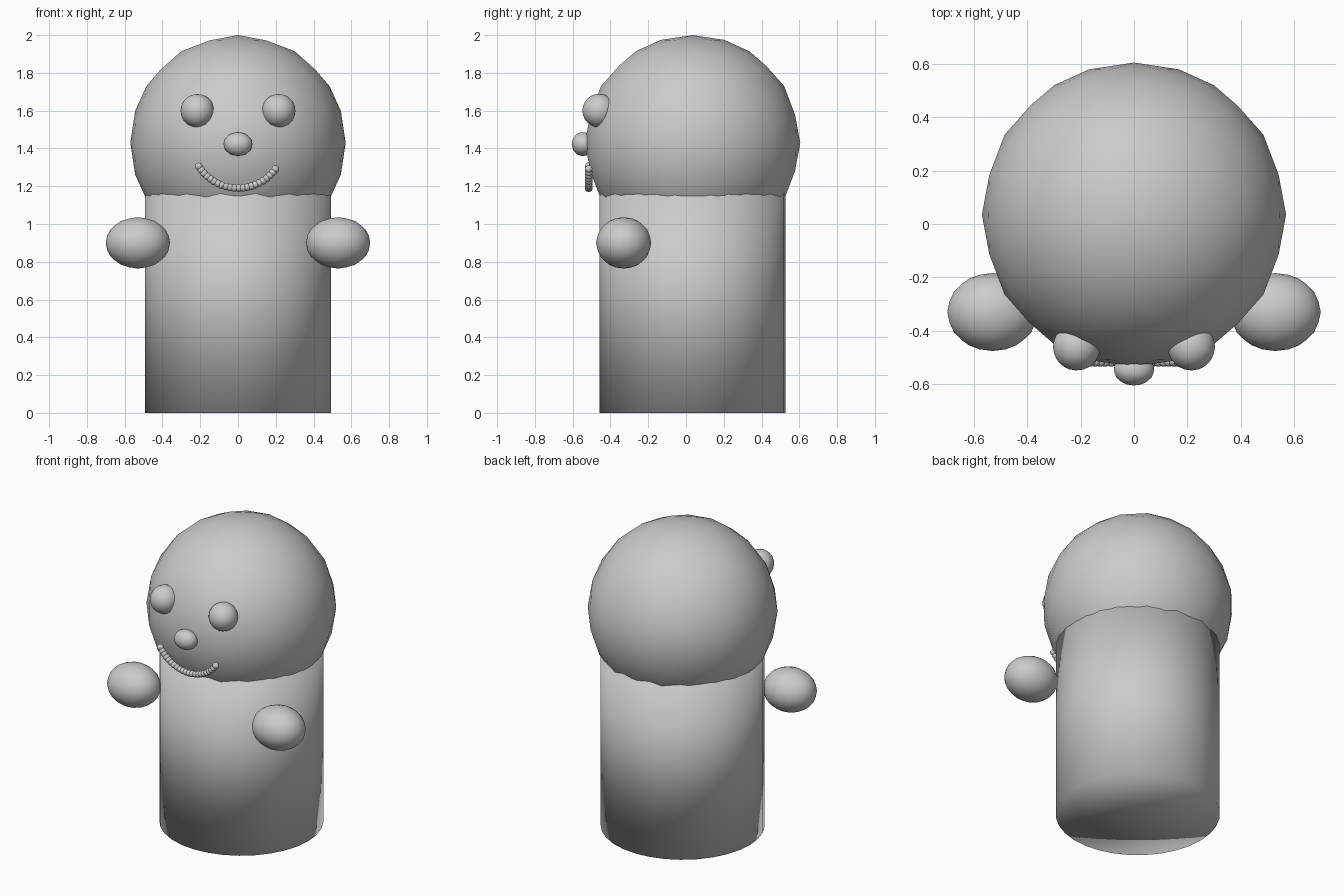
import bpy, bmesh, math
from mathutils import Matrix, Vector

if "Cube" in bpy.data.objects:
    bpy.data.objects.remove(bpy.data.objects["Cube"])

grey = bpy.data.materials.new("plain grey")
grey.diffuse_color = (0.6, 0.6, 0.6, 1)
grey.use_nodes = True
grey.node_tree.nodes["Principled BSDF"].inputs["Base Color"].default_value = grey.diffuse_color

CY = 0.035  # y of the body axis
# turn the icosphere so that its symmetry planes match the main axes
ALIGN = Matrix.Rotation(math.pi / 2, 4, 'Z') @ Matrix.Rotation(-math.atan(2) / 2, 4, 'Y')


def finish(name, bm):
    bmesh.ops.recalc_face_normals(bm, faces=bm.faces)
    for f in bm.faces:
        f.smooth = True
    mesh = bpy.data.meshes.new(name)
    bm.to_mesh(mesh)
    bm.free()
    mesh.materials.append(grey)
    obj = bpy.data.objects.new(name, mesh)
    bpy.context.collection.objects.link(obj)
    return obj


def add_ball(bm, center, radii, detail=3):
    m = Matrix.Translation(Vector(center)) @ Matrix.Diagonal((*radii, 1)) @ ALIGN
    bmesh.ops.create_icosphere(bm, subdivisions=detail, radius=1, matrix=m)


def ball(name, center, radii, detail=3):
    bm = bmesh.new()
    add_ball(bm, center, radii, detail)
    return finish(name, bm)


# body: upright cylinder with softly shaded ends
BODY_H = 1.22
bm = bmesh.new()
bmesh.ops.create_cone(bm, cap_ends=True, cap_tris=True, segments=32,
                      radius1=0.4925, radius2=0.4925, depth=BODY_H,
                      matrix=Matrix.Translation((0, CY, BODY_H / 2)))
finish("body", bm)

# head and nose
ball("head", (0, CY, 1.43), (0.57, 0.57, 0.57))
ball("nose", (0, -0.545, 1.423), (0.076, 0.06, 0.063))

# paired parts
for side, s in (("left", -1), ("right", 1)):
    ball(side + "_eye", (s * 0.215, -0.46, 1.60), (0.089, 0.089, 0.089))
    ball(side + "_hand", (s * 0.53, -0.33, 0.90), (0.17, 0.146, 0.136))

# smile: a row of small beads along an arc
bm = bmesh.new()
BEADS, ARC_R = 22, 0.245
for i in range(BEADS):
    a = math.radians(-58 + 112 * i / (BEADS - 1))
    add_ball(bm, (ARC_R * math.sin(a), -0.515, 1.19 + ARC_R * (1 - math.cos(a))),
             (0.02, 0.02, 0.02))
finish("smile", bm)
